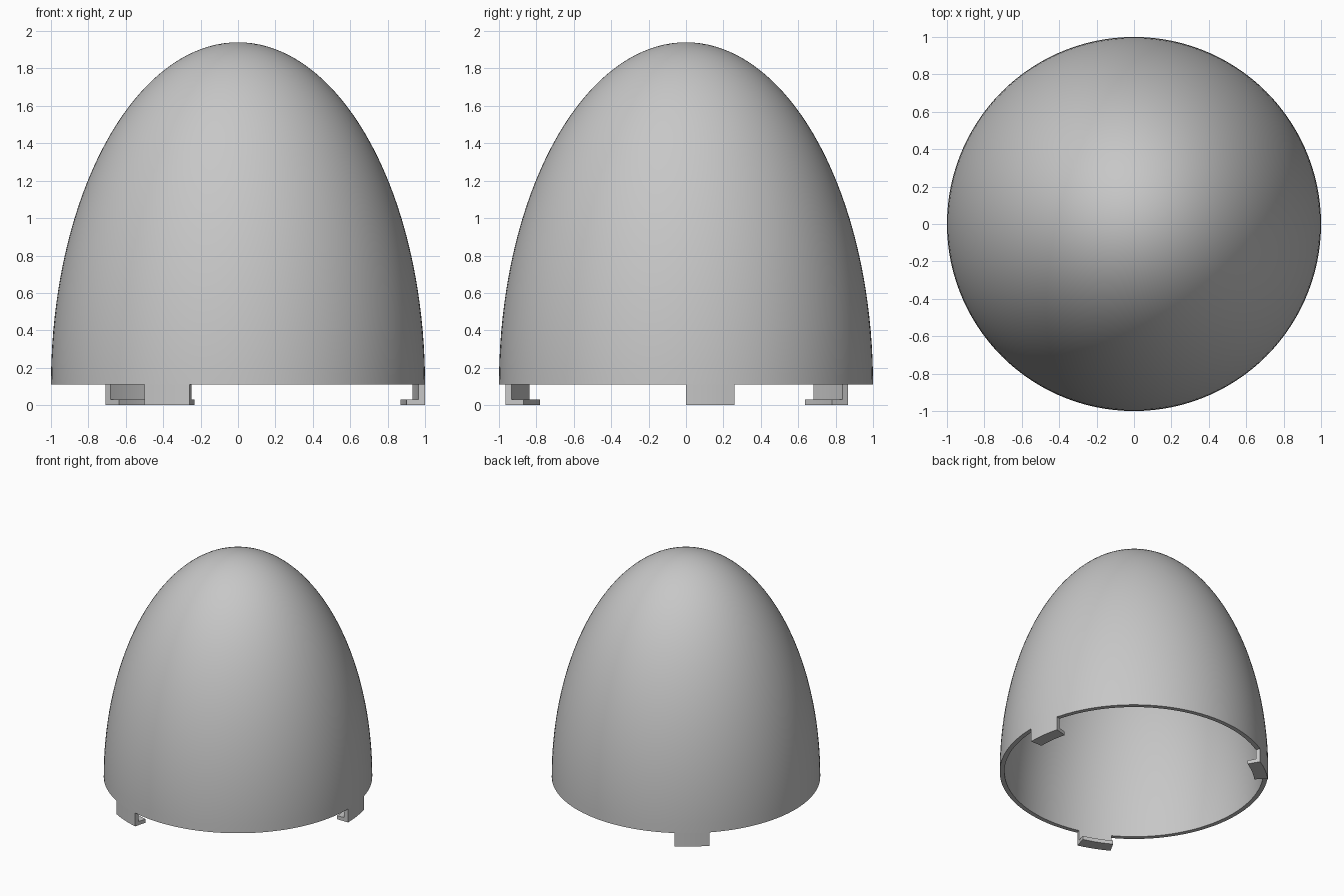
import bpy, bmesh
from math import sin, cos, pi, radians
from mathutils import Matrix, Vector

if "Cube" in bpy.data.objects:
    bpy.data.objects.remove(bpy.data.objects["Cube"])

RADIUS = 1.0      # outer radius of the rim
WALL = 0.035      # shell thickness
RIM_Z = 0.11      # underside of the shell
HEIGHT = 1.83     # rim to tip
LIP_RADIUS = 0.9  # inner edge of the locking lips
LIP_Z = 0.03
TAB_ARC = radians(15)

grey = bpy.data.materials.new("plain grey")
grey.use_nodes = True
grey.diffuse_color = (0.57, 0.57, 0.57, 1)
grey.node_tree.nodes["Principled BSDF"].inputs["Base Color"].default_value = grey.diffuse_color


def revolve(name, profile, closed, arc, steps, start=0.0):
    """Spin an (r, z) profile around the z axis, capping the ends of a partial arc."""
    bm = bmesh.new()
    verts = [bm.verts.new((r, 0, z)) for r, z in profile]
    edges = [bm.edges.new(pair) for pair in zip(verts, verts[1:])]
    if closed:
        edges.append(bm.edges.new((verts[-1], verts[0])))
        bm.faces.new(verts)
    geom = verts + edges
    out = bmesh.ops.spin(bm, geom=geom, cent=(0, 0, 0), axis=(0, 0, 1),
                         angle=arc, steps=steps)
    if closed:
        ends = [v for v in out["geom_last"] if isinstance(v, bmesh.types.BMVert)]
        last = [min(ends, key=lambda v: (v.co - Vector((r * cos(arc), r * sin(arc), z))).length)
                for r, z in profile]
        bm.faces.new(last)
    bmesh.ops.remove_doubles(bm, verts=bm.verts, dist=1e-5)
    bmesh.ops.recalc_face_normals(bm, faces=bm.faces)
    bm.transform(Matrix.Rotation(start, 4, "Z"))
    mesh = bpy.data.meshes.new(name)
    bm.to_mesh(mesh)
    bm.free()
    mesh.materials.append(grey)
    obj = bpy.data.objects.new(name, mesh)
    bpy.context.collection.objects.link(obj)
    bpy.ops.object.select_all(action="DESELECT")
    obj.select_set(True)
    bpy.context.view_layer.objects.active = obj
    bpy.ops.object.shade_smooth_by_angle(angle=radians(30))
    return obj


def quarter_ellipse(r, h, n=40):
    """Points from the rim to the tip of the dome."""
    pts = [(r * cos(i / n * pi / 2), RIM_Z + h * sin(i / n * pi / 2)) for i in range(n)]
    return pts + [(0, RIM_Z + h)]


# Hollow dome: inner surface from tip to rim, then outer surface back to the tip
inner = quarter_ellipse(RADIUS - WALL, HEIGHT - WALL)[::-1]
outer = quarter_ellipse(RADIUS, HEIGHT)
revolve("dome_shell", inner + outer, False, 2 * pi, 120)

# Three L-shaped locking tabs under the rim
tab = [(RADIUS, 0), (RADIUS, RIM_Z), (RADIUS - WALL, RIM_Z),
       (RADIUS - WALL, LIP_Z), (LIP_RADIUS, LIP_Z), (LIP_RADIUS, 0)]
for i in range(3):
    revolve(f"locking_tab_{i + 1}", tab, True, TAB_ARC, 5, radians(120 * i))
